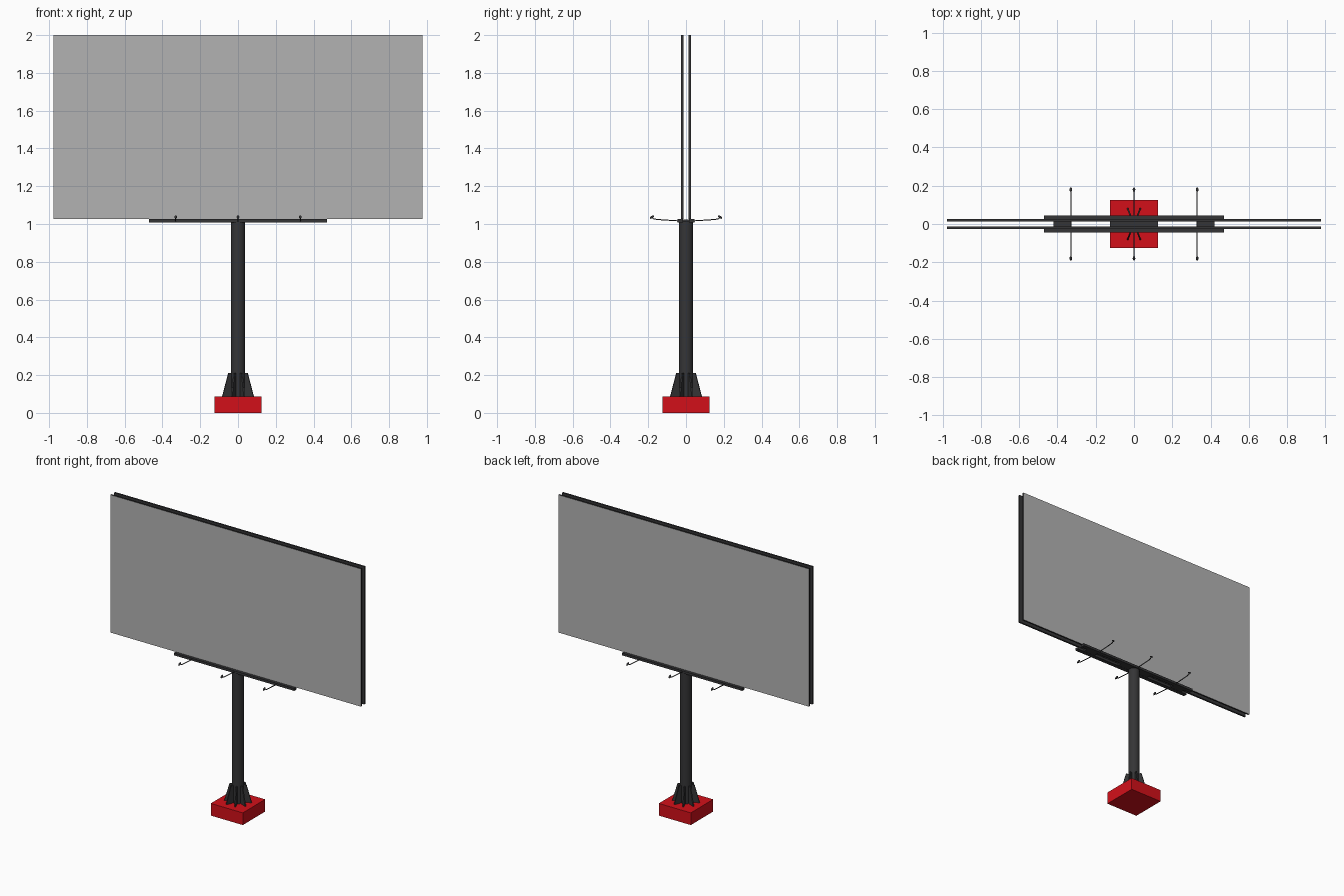
import bpy, math
from mathutils import Matrix

if "Cube" in bpy.data.objects:
    bpy.data.objects.remove(bpy.data.objects["Cube"])


def material(name, rgb):
    m = bpy.data.materials.new(name)
    m.diffuse_color = (*rgb, 1)
    m.use_nodes = True
    m.node_tree.nodes["Principled BSDF"].inputs["Base Color"].default_value = m.diffuse_color
    return m


DARK = material("dark_steel", (0.035, 0.035, 0.037))
RED = material("red_paint", (0.65, 0.005, 0.01))
GREY = material("panel_grey", (0.45, 0.45, 0.45))


def mesh(name, verts, faces, mat):
    me = bpy.data.meshes.new(name)
    me.from_pydata(verts, [], faces)
    me.materials.append(mat)
    ob = bpy.data.objects.new(name, me)
    bpy.context.collection.objects.link(ob)
    return ob


def box(name, x0, x1, y0, y1, z0, z1, mat):
    v = [(x, y, z) for z in (z0, z1) for x, y in ((x0, y0), (x1, y0), (x1, y1), (x0, y1))]
    f = [(3, 2, 1, 0), (4, 5, 6, 7), (0, 1, 5, 4), (1, 2, 6, 5), (2, 3, 7, 6), (3, 0, 4, 7)]
    return mesh(name, v, f, mat)


# Red footing block
box("footing", -0.125, 0.125, -0.125, 0.125, 0, 0.086, RED)

# Round pole
bpy.ops.mesh.primitive_cylinder_add(vertices=32, radius=0.038, depth=0.926, location=(0, 0, 0.549))
pole = bpy.context.object
pole.name = "pole"
pole.data.materials.append(DARK)
bpy.ops.object.shade_smooth_by_angle()

# Eight tapered gussets around the pole foot
profile = [(0.03, 0.086), (0.09, 0.086), (0.055, 0.21), (0.03, 0.21)]
for i in range(8):
    v = [(r, t, z) for t in (-0.004, 0.004) for r, z in profile]
    f = [(0, 1, 2, 3), (7, 6, 5, 4), (0, 4, 5, 1), (1, 5, 6, 2), (2, 6, 7, 3), (3, 7, 4, 0)]
    fin = mesh(f"gusset_{i}", v, f, DARK)
    fin.data.transform(Matrix.Rotation(math.radians(22.5 + 45 * i), 4, 'Z'))

# Two display boards with grey outer faces, and the beams carrying them
for side, s in (("front", -1), ("back", 1)):
    lo, hi = sorted((s * 0.014, s * 0.026))
    board = box(f"{side}_board", -0.978, 0.978, lo, hi, 1.027, 2.0, DARK)
    board.data.materials.append(GREY)
    board.data.polygons[2 if s < 0 else 4].material_index = 1
    lo, hi = sorted((s * 0.016, s * 0.044))
    box(f"{side}_beam", -0.47, 0.47, lo, hi, 1.009, 1.026, DARK)

# Cross plates between the beams
for name, a, b in (("left", -0.42, -0.33), ("middle", -0.125, 0.125), ("right", 0.33, 0.42)):
    box(f"{name}_cross_plate", a, b, -0.017, 0.017, 1.010, 1.025, DARK)

# Lamp arms running under both boards, with a lamp at each end
half = [(0.045, 1.017), (0.11, 1.021), (0.155, 1.024), (0.172, 1.028), (0.185, 1.038)]
path = [(-y, z) for y, z in reversed(half)] + half
for i, x in enumerate((-0.33, 0, 0.33)):
    cu = bpy.data.curves.new("lamp_arm", 'CURVE')
    cu.dimensions = '3D'
    cu.bevel_depth = 0.003
    cu.bevel_resolution = 1
    cu.use_fill_caps = True
    sp = cu.splines.new('POLY')
    sp.points.add(len(path) - 1)
    for p, (y, z) in zip(sp.points, path):
        p.co = (x, y, z, 1)
    cu.materials.append(DARK)
    bpy.context.collection.objects.link(bpy.data.objects.new(f"lamp_arm_{i}", cu))
    for s in (-1, 1):
        bpy.ops.mesh.primitive_uv_sphere_add(segments=12, ring_count=8, radius=1,
                                             location=(x, s * 0.18, 1.037),
                                             rotation=(s * math.radians(-35), 0, 0))
        lamp = bpy.context.object
        lamp.name = f"lamp_{i}_{'front' if s < 0 else 'back'}"
        lamp.scale = (0.007, 0.014, 0.006)
        lamp.data.materials.append(DARK)
        bpy.ops.object.shade_smooth()
